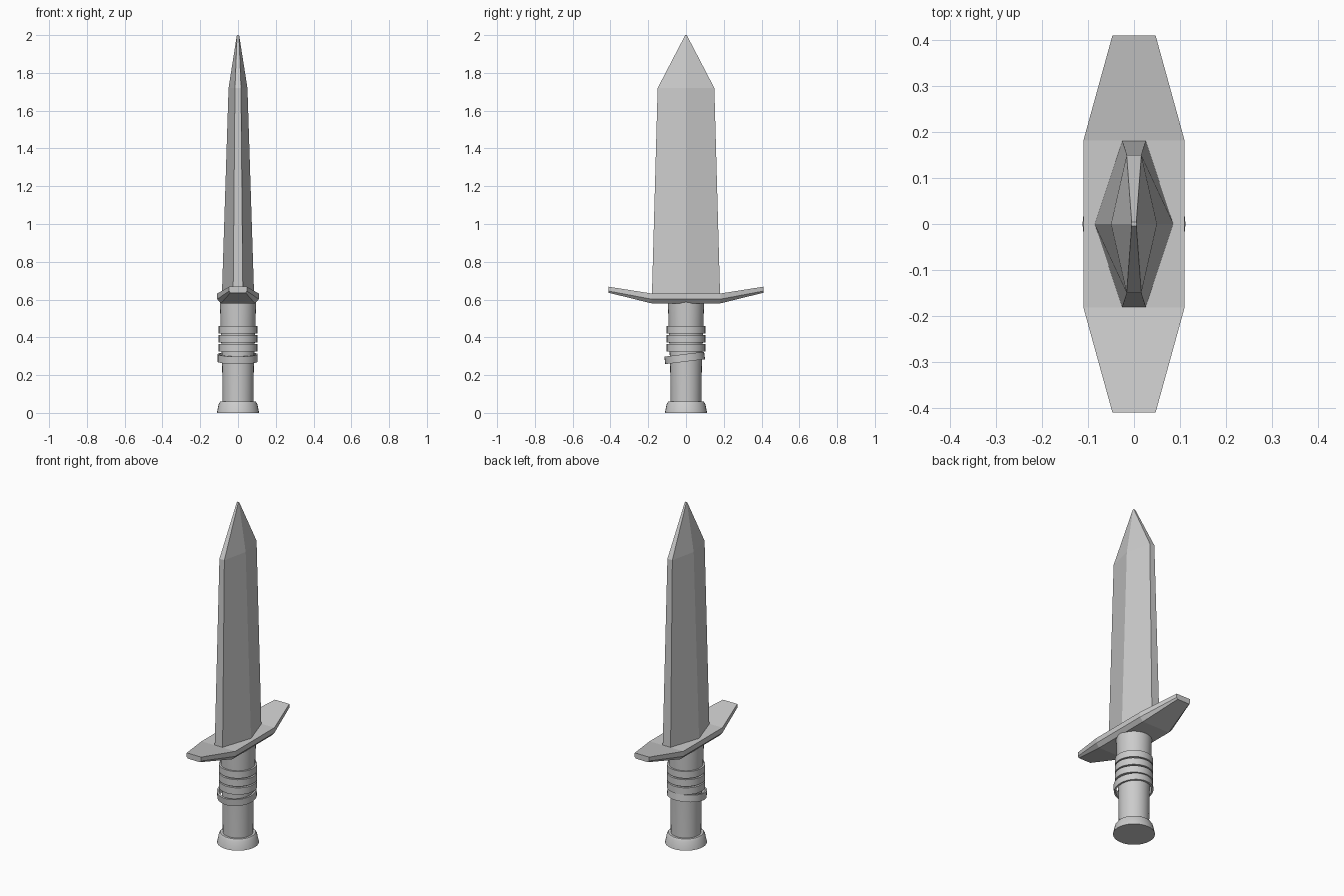
import bpy, bmesh, math
from mathutils import Matrix

if "Cube" in bpy.data.objects:
    bpy.data.objects.remove(bpy.data.objects["Cube"])


def finish(name, bm, smooth=False):
    bmesh.ops.recalc_face_normals(bm, faces=bm.faces)
    me = bpy.data.meshes.new(name)
    bm.to_mesh(me)
    bm.free()
    ob = bpy.data.objects.new(name, me)
    bpy.context.collection.objects.link(ob)
    if smooth:
        bpy.ops.object.select_all(action='DESELECT')
        ob.select_set(True)
        bpy.context.view_layer.objects.active = ob
        bpy.ops.object.shade_smooth_by_angle(angle=math.radians(30))
    return ob


def loft(name, sections):
    """Skin equal-length point loops and cap both ends."""
    bm = bmesh.new()
    loops = [[bm.verts.new(p) for p in s] for s in sections]
    n = len(loops[0])
    for a, b in zip(loops, loops[1:]):
        for i in range(n):
            j = (i + 1) % n
            bm.faces.new((a[i], a[j], b[j], b[i]))
    bm.faces.new(loops[0])
    bm.faces.new(loops[-1])
    return finish(name, bm)


def lathe(name, profile, closed=False, matrix=Matrix(), sides=32):
    """Revolve an (r, z) profile; closed profiles make hollow rings."""
    bm = bmesh.new()
    rings = [[bm.verts.new((r * math.cos(2 * math.pi * k / sides),
                            r * math.sin(2 * math.pi * k / sides), z))
              for k in range(sides)] for r, z in profile]
    pairs = list(zip(rings, rings[1:]))
    if closed:
        pairs.append((rings[-1], rings[0]))
    else:
        bm.faces.new(rings[0])
        bm.faces.new(rings[-1])
    for a, b in pairs:
        for i in range(sides):
            j = (i + 1) % sides
            bm.faces.new((a[i], a[j], b[j], b[i]))
    bm.transform(matrix)
    return finish(name, bm, True)


# blade: six-sided section with a central ridge and blunt edges
def blade_section(z, ridge, edge, half):
    return [(ridge, 0, z), (edge, half, z), (-edge, half, z),
            (-ridge, 0, z), (-edge, -half, z), (edge, -half, z)]


loft("blade", [blade_section(0.60, 0.086, 0.026, 0.181),
               blade_section(1.72, 0.05, 0.016, 0.15),
               blade_section(2.0, 0.006, 0.005, 0.004)])


# cross guard: chamfered underside, arms swept upward
def guard_section(y, top, mid, low, wide, narrow):
    return [(-wide, y, top), (wide, y, top), (wide, y, mid),
            (narrow, y, low), (-narrow, y, low), (-wide, y, mid)]


tip = (0.668, 0.645, 0.636, 0.047, 0.04)
root = (0.632, 0.602, 0.58, 0.11, 0.09)
loft("cross_guard", [guard_section(-0.41, *tip), guard_section(-0.182, *root),
                     guard_section(0.182, *root), guard_section(0.41, *tip)])

# grip and pommel
lathe("grip", [(0.081, 0.04), (0.084, 0.26), (0.09, 0.40), (0.096, 0.59)])
lathe("pommel", [(0.112, 0), (0.102, 0.048), (0.094, 0.06)])


# grip bands, the lowest one loose and tilted
def band(name, inner, outer, h, matrix):
    lathe(name, [(inner, -h / 2), (outer, -h / 2), (outer, h / 2), (inner, h / 2)],
          True, matrix)


for i, z in enumerate((0.441, 0.393, 0.345)):
    band(f"grip_band_{i + 1}", 0.082, 0.102, 0.04, Matrix.Translation((0, 0, z)))
band("loose_band", 0.096, 0.106, 0.04,
     Matrix.Translation((-0.002, -0.007, 0.291)) @ Matrix.Rotation(math.radians(7), 4, 'X'))
